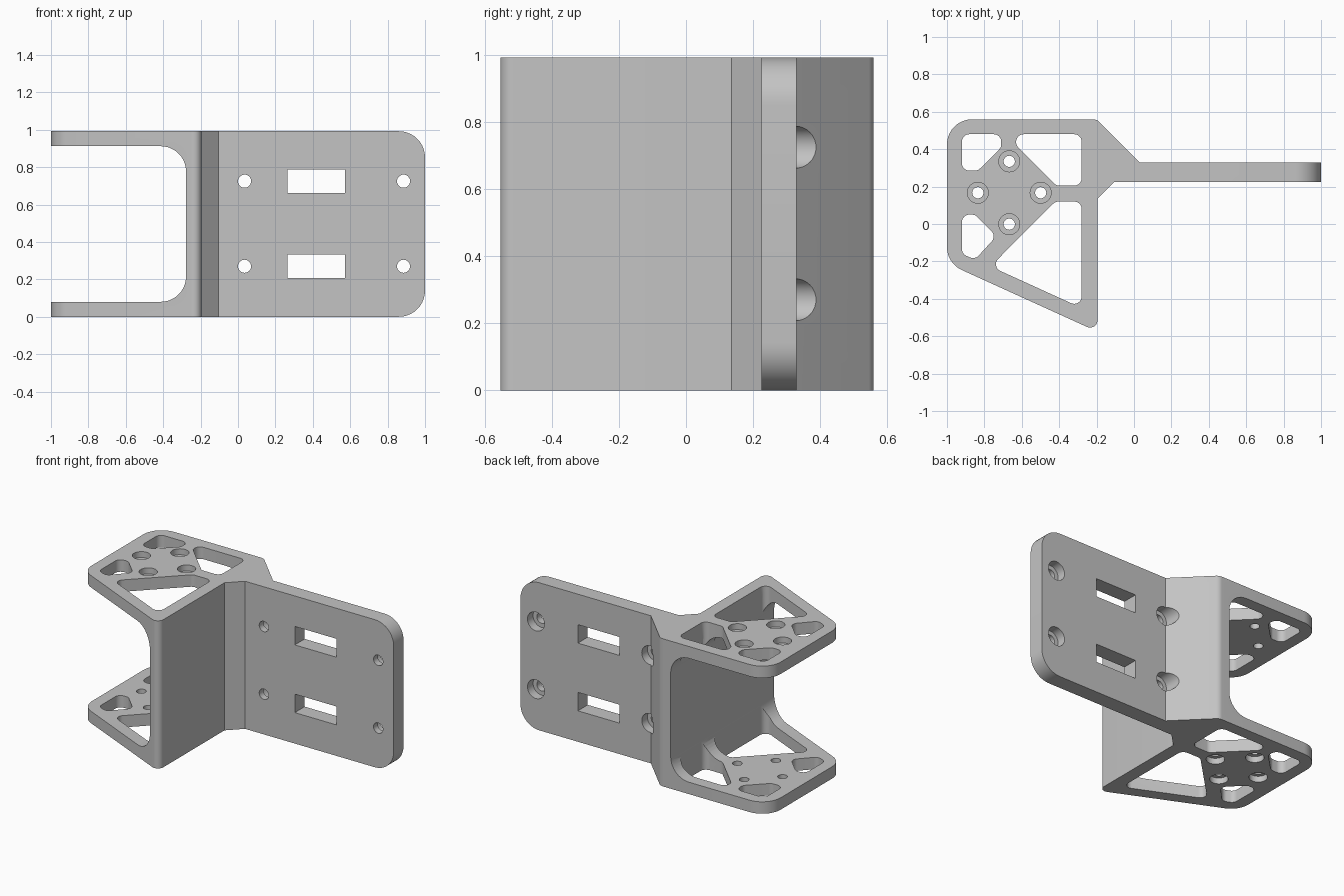
import bpy, bmesh, math
from mathutils import Vector

old = bpy.data.objects.get("Cube")
if old:
    bpy.data.objects.remove(old, do_unlink=True)

HEIGHT = 0.992
WALL = 0.08

grey = bpy.data.materials.new("light_grey")
grey.use_nodes = True
grey.diffuse_color = (0.55, 0.55, 0.55, 1)
grey.node_tree.nodes["Principled BSDF"].inputs["Base Color"].default_value = grey.diffuse_color


def rounded(corners, default=0.0, steps=10):
    """Polygon with each corner (u, v[, radius]) replaced by an arc."""
    pts = []
    for i, c in enumerate(corners):
        p = Vector(c[:2])
        r = c[2] if len(c) > 2 else default
        if r == 0:
            pts.append(p)
            continue
        a = (Vector(corners[i - 1][:2]) - p).normalized()
        b = (Vector(corners[(i + 1) % len(corners)][:2]) - p).normalized()
        half = a.angle(b) / 2
        centre = p + (a + b).normalized() * r / math.sin(half)
        start = p + a * r / math.tan(half) - centre
        end = p + b * r / math.tan(half) - centre
        sweep = math.pi - 2 * half
        for k in range(steps + 1):
            t = k / steps * sweep
            pts.append(centre + (start * math.sin(sweep - t) + end * math.sin(t)) / math.sin(sweep))
    return pts


def circle(u, v, r, n=32):
    return [Vector((u + r * math.cos(math.tau * k / n), v + r * math.sin(math.tau * k / n)))
            for k in range(n)]


def prism(name, pts, axis, lo, hi):
    """Extrude a plan (axis z) or front (axis y) profile from lo to hi."""
    bm = bmesh.new()
    place = (lambda p: (p.x, p.y, lo)) if axis == "z" else (lambda p: (p.x, lo, p.y))
    face = bm.faces.new([bm.verts.new(place(p)) for p in pts])
    moved = bmesh.ops.extrude_face_region(bm, geom=[face])["geom"]
    shift = Vector((0, 0, hi - lo)) if axis == "z" else Vector((0, hi - lo, 0))
    bmesh.ops.translate(bm, vec=shift, verts=[g for g in moved if isinstance(g, bmesh.types.BMVert)])
    bmesh.ops.recalc_face_normals(bm, faces=bm.faces)
    mesh = bpy.data.meshes.new(name)
    bm.to_mesh(mesh)
    bm.free()
    mesh.materials.append(grey)
    obj = bpy.data.objects.new(name, mesh)
    bpy.context.collection.objects.link(obj)
    return obj


def combine(target, pts, axis, lo, hi, operation="DIFFERENCE"):
    cutter = prism("cutter", pts, axis, lo, hi)
    cutter.hide_render = True
    mod = target.modifiers.new("cut", "BOOLEAN")
    mod.operation, mod.solver, mod.object = operation, "EXACT", cutter
    bpy.context.view_layer.objects.active = target
    bpy.ops.object.modifier_apply(modifier=mod.name)
    bpy.data.objects.remove(cutter, do_unlink=True)


# Plan outline: clevis block with a mounting plate running to the right
outline = [(-1, 0.56, 0.135), (-0.2, 0.56, 0.05), (0.03, 0.33), (1.2, 0.33), (1.2, 0.225),
           (-0.105, 0.225), (-0.195, 0.135), (-0.195, -0.576, 0.04), (-1, -0.21, 0.135)]
bracket = prism("bracket", rounded(outline), "z", -0.1, 1.1)

# Front outline with rounded plate corners
front = [(-1.2, 0), (1, 0, 0.14), (1, HEIGHT, 0.14), (-1.2, HEIGHT)]
combine(bracket, rounded(front), "y", -1, 1, "INTERSECT")

# Open gap between the two arms
gap = [(-1.2, WALL), (-0.278, WALL, 0.135), (-0.278, HEIGHT - WALL, 0.135), (-1.2, HEIGHT - WALL)]
combine(bracket, rounded(gap), "y", -1, 1)

# Lightening pockets through both arms
pockets = [
    [(-0.92, 0.48), (-0.71, 0.48), (-0.71, 0.41), (-0.835, 0.285), (-0.92, 0.285)],
    [(-0.63, 0.48), (-0.28, 0.48), (-0.28, 0.205), (-0.415, 0.205), (-0.63, 0.42)],
    [(-0.92, 0.05), (-0.85, 0.05), (-0.735, -0.065), (-0.85, -0.19), (-0.92, -0.16)],
    [(-0.42, 0.12), (-0.28, 0.12), (-0.28, -0.449), (-0.767, -0.227)],
]
for pocket in pockets:
    combine(bracket, rounded(pocket, 0.04), "z", -0.1, 1.1)

# Four counterbored screw holes in each arm
SINK = 0.04
for k in range(4):
    x = -0.667 + 0.168 * round(math.cos(k * math.pi / 2))
    y = 0.167 + 0.168 * round(math.sin(k * math.pi / 2))
    combine(bracket, circle(x, y, 0.03), "z", -0.1, 1.1)
    combine(bracket, circle(x, y, 0.056), "z", HEIGHT - SINK, 1.1)
    combine(bracket, circle(x, y, 0.056), "z", -0.1, SINK)

# Plate screw holes, counterbored from the back, and cable slots
for z in (0.27, 0.725):
    for x in (0.035, 0.885):
        combine(bracket, circle(x, z, 0.035), "y", 0.1, 0.6)
        combine(bracket, circle(x, z, 0.063), "y", 0.27, 0.6)
    slot = [(0.265, z - 0.062), (0.573, z - 0.062), (0.573, z + 0.062), (0.265, z + 0.062)]
    combine(bracket, rounded(slot), "y", 0.1, 0.5)

# Smooth the rounded corners and keep the edges sharp
bpy.ops.object.select_all(action="DESELECT")
bracket.select_set(True)
bpy.context.view_layer.objects.active = bracket
bpy.ops.object.shade_smooth_by_angle(angle=math.radians(30))
